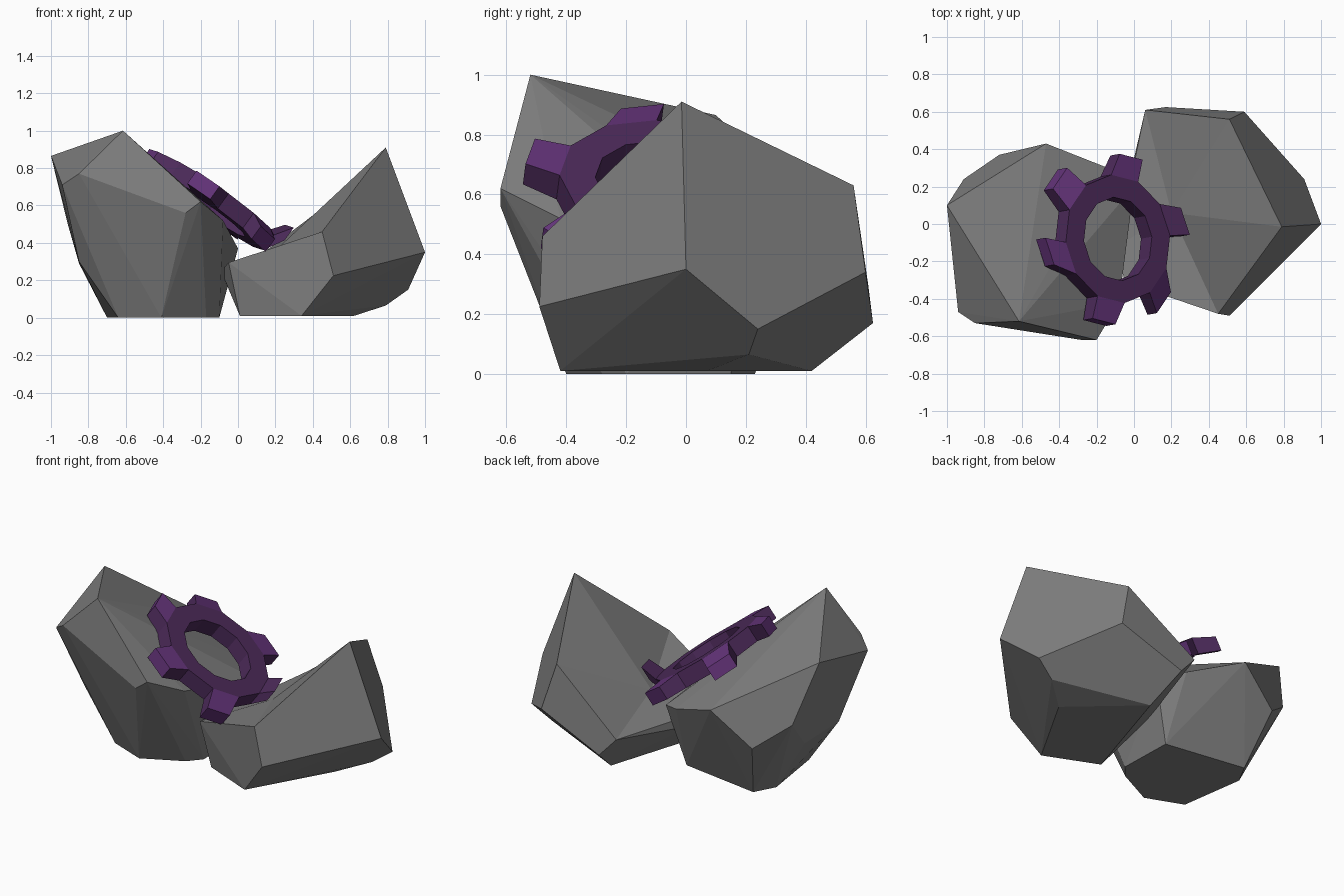
import bpy, bmesh, math
from mathutils import Vector

if "Cube" in bpy.data.objects:
    bpy.data.objects.remove(bpy.data.objects["Cube"])


def material(name, col):
    m = bpy.data.materials.new(name)
    m.diffuse_color = (*col, 1)
    m.use_nodes = True
    m.node_tree.nodes["Principled BSDF"].inputs["Base Color"].default_value = m.diffuse_color
    return m


GREY = material("rock grey", (0.215, 0.215, 0.215))
PURPLE = material("dark purple", (0.075, 0.024, 0.105))
VIOLET = material("violet", (0.125, 0.033, 0.19))


def finish(bm, name, mats):
    bmesh.ops.recalc_face_normals(bm, faces=bm.faces)
    me = bpy.data.meshes.new(name)
    bm.to_mesh(me)
    bm.free()
    for m in mats:
        me.materials.append(m)
    ob = bpy.data.objects.new(name, me)
    bpy.context.collection.objects.link(ob)
    return ob


def rock(name, corners, hollow=None):
    """Faceted boulder: the hull around a few corner points.
    hollow is a low point that the upward faces are sunk towards."""
    bm = bmesh.new()
    for c in corners:
        bm.verts.new(c)
    bmesh.ops.convex_hull(bm, input=bm.verts)
    loose = [v for v in bm.verts if not v.link_faces]
    bmesh.ops.delete(bm, geom=loose, context='VERTS')
    bmesh.ops.recalc_face_normals(bm, faces=bm.faces)
    if hollow:
        top = [f for f in bm.faces if f.normal.z > .5]
        rim = [tuple(e.verts) for e in bm.edges
               if sum(f in top for f in e.link_faces) == 1]
        bmesh.ops.delete(bm, geom=top, context='FACES')
        low = bm.verts.new(hollow)
        for a, b in rim:
            bm.faces.new((a, b, low))
        bmesh.ops.recalc_face_normals(bm, faces=bm.faces)
    bmesh.ops.dissolve_limit(bm, angle_limit=math.radians(2),
                             verts=bm.verts, edges=bm.edges)
    return finish(bm, name, [GREY])


# Left boulder
rock("left_rock", [
    (-.615, -.52, 1.0), (-1, .10, .865), (-.47, .43, .55), (-.72, .37, .35),
    (-.91, .24, .50), (-.14, .30, .42), (-.28, -.62, .56), (-.20, -.62, .62),
    (-.85, -.53, .77), (-.94, -.47, .71), (-.85, .03, .29), (-.85, -.31, .30),
    (0, .20, .37), (-.08, -.42, .52),
    (-.11, .15, 0), (-.63, .23, 0), (-.70, .10, 0), (-.64, -.31, 0),
    (-.41, -.40, 0), (-.17, -.28, 0), (-.10, -.20, 0)])

# Right boulder, with a hollow where the cog rests
rock("right_rock", [
    (.79, -.015, .91), (1, 0, .35), (.91, .24, .15), (.79, .21, .065),
    (.59, .60, .34), (.51, .56, .63), (.17, .625, .17), (.06, .61, .29),
    (.45, -.48, .46), (.51, -.49, .225), (-.05, -.31, .295),
    (-.09, -.12, .25), (-.07, .05, .20),
    (.01, -.28, .01), (.34, -.42, .01), (.62, .07, .01), (.23, .42, .01)],
    hollow=(.20, .06, .36))

# Cog ring: tilted twelve-sided ring lying against the left rock
centre = Vector((-.115, -.085, .605))
n = Vector((.72, .13, 1)).normalized()
u = Vector((1, 0, -.72)).normalized()
v = n.cross(u)
R_OUT, R_IN, HALF = .345, .225, .05
bm = bmesh.new()
rings = []
for r, h in ((R_OUT, HALF), (R_OUT, -HALF), (R_IN, -HALF), (R_IN, HALF)):
    loop = []
    for i in range(12):
        a = math.radians(3 + 30 * i)
        loop.append(bm.verts.new(
            centre + u * r * math.cos(a) + v * r * math.sin(a) + n * h))
    rings.append(loop)
outer = []
for k in range(4):
    A, B = rings[k], rings[(k + 1) % 4]
    for i in range(12):
        j = (i + 1) % 12
        f = bm.faces.new((A[i], A[j], B[j], B[i]))
        if k == 0:
            outer.append(f)
bmesh.ops.recalc_face_normals(bm, faces=bm.faces)

# Cog teeth: every second outer face drawn out to its own tip
tips = [(.25, .01, .455), (-.04, .355, .495), (-.42, .24, .735),
        (-.475, -.15, .86), (-.185, -.525, .71), (.135, -.425, .42)]
for f, tip in zip(outer[::2], tips):
    face = bmesh.ops.extrude_discrete_faces(bm, faces=[f])["faces"][0]
    mid = face.calc_center_median()
    for w in face.verts:
        w.co = Vector(tip) + (w.co - mid) * .85
    face.material_index = 1
    for e in face.edges:
        for g in e.link_faces:
            g.normal_update()
            if g.normal.dot(n) > .7:
                g.material_index = 1
finish(bm, "cog_ring", [PURPLE, VIOLET])
